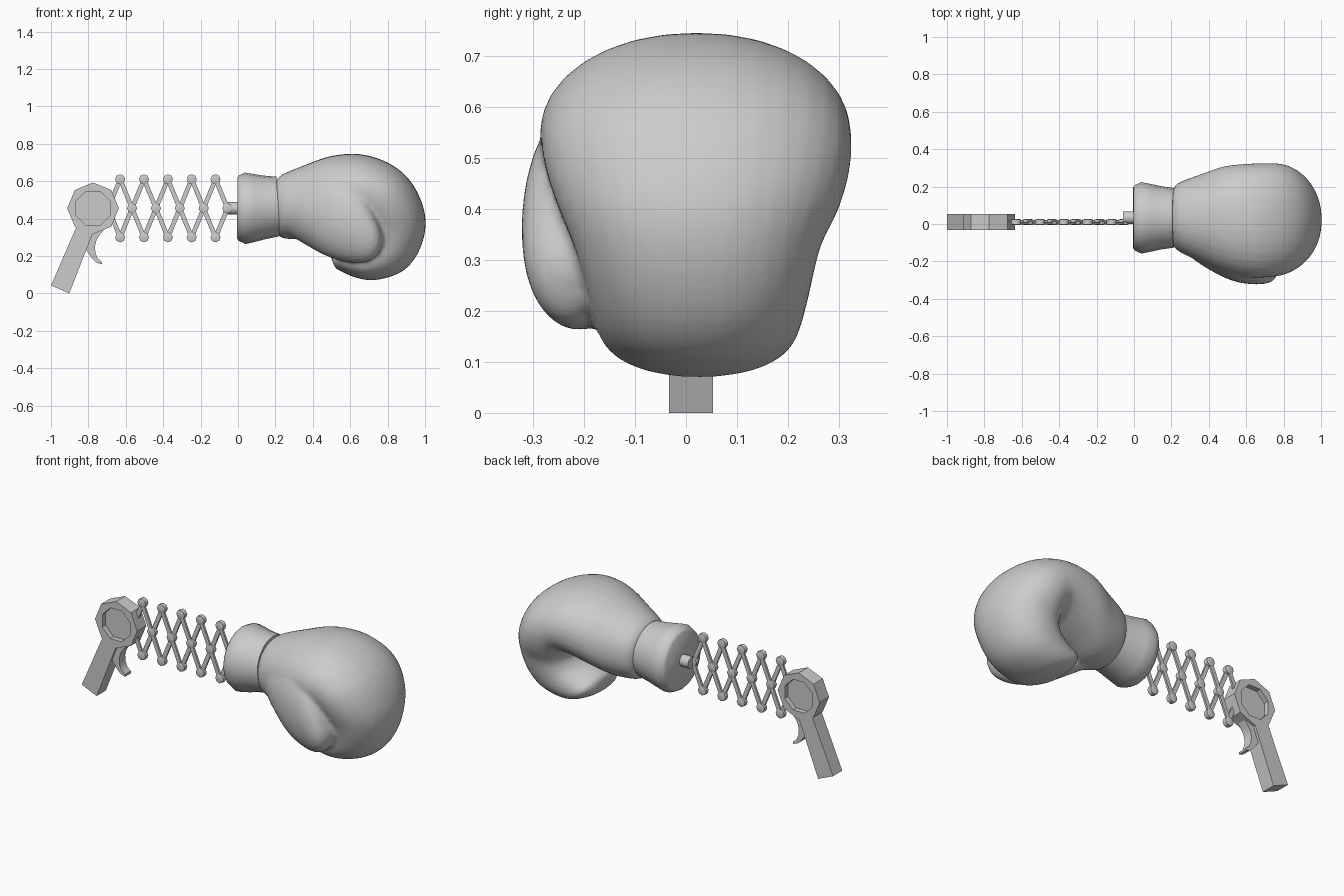
import bpy, bmesh
from math import sin, cos, pi, hypot
from mathutils import Vector

if "Cube" in bpy.data.objects:
    bpy.data.objects.remove(bpy.data.objects["Cube"])

MID_Y, MID_Z = 0.01, 0.455


def add_object(name, bm, smooth=None):
    bmesh.ops.recalc_face_normals(bm, faces=bm.faces[:])
    mesh = bpy.data.meshes.new(name)
    bm.to_mesh(mesh)
    bm.free()
    ob = bpy.data.objects.new(name, mesh)
    bpy.context.collection.objects.link(ob)
    if smooth:
        bpy.ops.object.select_all(action='DESELECT')
        ob.select_set(True)
        bpy.context.view_layer.objects.active = ob
        bpy.ops.object.shade_smooth_by_angle(angle=smooth)
    return ob


def loft(bm, rings):
    loops = [[bm.verts.new(p) for p in r] for r in rings]
    n = len(loops[0])
    for a, b in zip(loops, loops[1:]):
        for i in range(n):
            j = (i + 1) % n
            bm.faces.new((a[i], a[j], b[j], b[i]))
    bm.faces.new(loops[0])
    bm.faces.new(loops[-1])


def section(outer, inner, y0, y1, n=20, power=1.0):
    """Rounded cross-section between two x-z points, spanning y0..y1."""
    o, i = Vector((outer[0], 0, outer[1])), Vector((inner[0], 0, inner[1]))
    c, a = (o + i) / 2 + Vector((0, (y0 + y1) / 2, 0)), (o - i) / 2
    h = Vector((0, (y1 - y0) / 2, 0))

    def p(v):
        return abs(v) ** power * (1 if v > 0 else -1)
    return [c + a * p(cos(2 * pi * k / n)) + h * p(sin(2 * pi * k / n)) for k in range(n)]


def refine(rings):
    """Insert smoothly interpolated rings between neighbours."""
    out = []
    for i in range(len(rings) - 1):
        a, b = rings[i], rings[i + 1]
        p, q = rings[max(i - 1, 0)], rings[min(i + 2, len(rings) - 1)]
        out += [a, [(9 * (u + v) - s - t) / 16 for u, v, s, t in zip(a, b, p, q)]]
    return out + [rings[-1]]


def disc(cx, cz, r, y, n=8, turn=0.0):
    return [(cx + r * cos(2 * pi * k / n + turn), y, cz + r * sin(2 * pi * k / n + turn))
            for k in range(n)]


def prism(bm, pts, y0, y1):
    loft(bm, [[(x, y, z) for x, z in pts] for y in (y0, y1)])


# Glove: curled hand plus thumb, fused into one soft surface
bm = bmesh.new()
hand = [((.20, .595), (.215, .32), -.105, .175),
        ((.235, .635), (.24, .295), -.145, .22),
        ((.38, .695), (.36, .29), -.21, .27),
        ((.50, .735), (.46, .32), -.255, .308),
        ((.65, .745), (.56, .35), -.285, .322),
        ((.80, .70), (.62, .37), -.285, .325),
        ((.915, .61), (.64, .355), -.275, .322),
        ((.985, .48), (.64, .33), -.25, .30),
        ((1.003, .35), (.62, .305), -.22, .265),
        ((.96, .21), (.59, .28), -.195, .245),
        ((.87, .112), (.55, .265), -.18, .23),
        ((.72, .070), (.52, .25), -.165, .215),
        ((.60, .095), (.50, .23), -.13, .195),
        ((.52, .135), (.495, .195), -.07, .13)]
loft(bm, refine(refine([section(*s, 32, .94) for s in hand])))
thumb = [(.22, .34, .56, -.09, .08), (.32, .285, .60, -.19, .08), (.45, .21, .63, -.27, 0),
         (.55, .175, .63, -.31, -.05), (.65, .162, .57, -.323, -.10),
         (.72, .18, .45, -.315, -.14), (.755, .22, .37, -.29, -.16),
         (.773, .27, .32, -.25, -.19)]
loft(bm, refine(refine([section((x, z1), (x, z0), y0, y1, 32) for x, z0, z1, y0, y1 in thumb])))
glove = add_object("glove", bm)
rm = glove.modifiers.new("fuse", 'REMESH')
rm.mode, rm.voxel_size, rm.use_smooth_shade = 'VOXEL', 0.012, True
sm = glove.modifiers.new("soften", 'SMOOTH')
sm.factor, sm.iterations = 0.5, 5

# Flared cuff, tapering toward the hand
bm = bmesh.new()
cuff = [(-.004, .165, .455), (.005, .175, .455), (.04, .191, .455), (.09, .181, .457),
        (.14, .17, .46), (.215, .159, .465)]
loft(bm, [section((x - .01 * x / .215, z + r), (x + .01 * x / .215, z - r),
                  .033 - r, .033 + r) for x, r, z in cuff])
add_object("cuff", bm, 1.0)

# Peg joining cuff and lattice
bm = bmesh.new()
loft(bm, [section((x, MID_Z + .034), (x, MID_Z - .034), 0, .068, 12) for x in (-.06, .02)])
add_object("cuff_peg", bm, 0.6)

# Scissor lattice: two layers of crossed bars
X0, STEP, HALF = -.63, .1275, .155


def bar(bm, a, b, y):
    (ax, az), (bx, bz) = a, b
    k = .012 / hypot(bx - ax, bz - az)
    nx, nz = -(bz - az) * k, (bx - ax) * k
    prism(bm, [(ax + nx, az + nz), (bx + nx, bz + nz), (bx - nx, bz - nz), (ax - nx, az - nz)],
          y - .006, y + .006)


def pivot(bm, x, z):
    loft(bm, [disc(x, z, .018, MID_Y - .016), disc(x, z, .027, MID_Y - .013),
              disc(x, z, .027, MID_Y + .013), disc(x, z, .018, MID_Y + .016)])


bars, pivots = bmesh.new(), bmesh.new()
for i in range(5):
    x = X0 + STEP * i
    for side, y in ((1, MID_Y - .006), (-1, MID_Y + .006)):
        start, mid_l = (x, MID_Z + side * HALF), (x - STEP / 2, MID_Z)
        if i < 4:
            bar(bars, start, (x + STEP, MID_Z - side * HALF), y)
        else:
            bar(bars, start, (x + STEP / 2, MID_Z), y)
        if i == 0:
            bar(bars, start, mid_l, 2 * MID_Y - y)
        pivot(pivots, *start)
    pivot(pivots, x + STEP / 2, MID_Z)
add_object("lattice_bars", bars)
add_object("lattice_pivots", pivots, 0.9)

# Octagonal handle head, recessed on both faces
bm = bmesh.new()
Y0, Y1 = MID_Y - .043, MID_Y + .043
loft(bm, [disc(-.775, MID_Z, r, y, 8, t) for r, y, t in
          ((.098, MID_Y - .013, pi / 8), (.098, Y0, pi / 8), (.138, Y0, 0),
           (.138, Y1, 0), (.098, Y1, pi / 8), (.098, MID_Y + .013, pi / 8))])
add_object("handle_head", bm)

# Slanted grip
bm = bmesh.new()
prism(bm, [(-1, .042), (-.902, 0), (-.775, .325), (-.86, .365)], Y0, Y1)
add_object("grip", bm)

# Hooked trigger
bm = bmesh.new()
prism(bm, [(-.815, .235), (-.80, .215), (-.78, .187), (-.757, .165), (-.727, .155),
           (-.728, .168), (-.75, .187), (-.762, .215), (-.765, .25), (-.757, .285),
           (-.74, .312), (-.72, .335), (-.775, .335)], MID_Y - .028, MID_Y + .028)
add_object("trigger", bm, 0.6)
